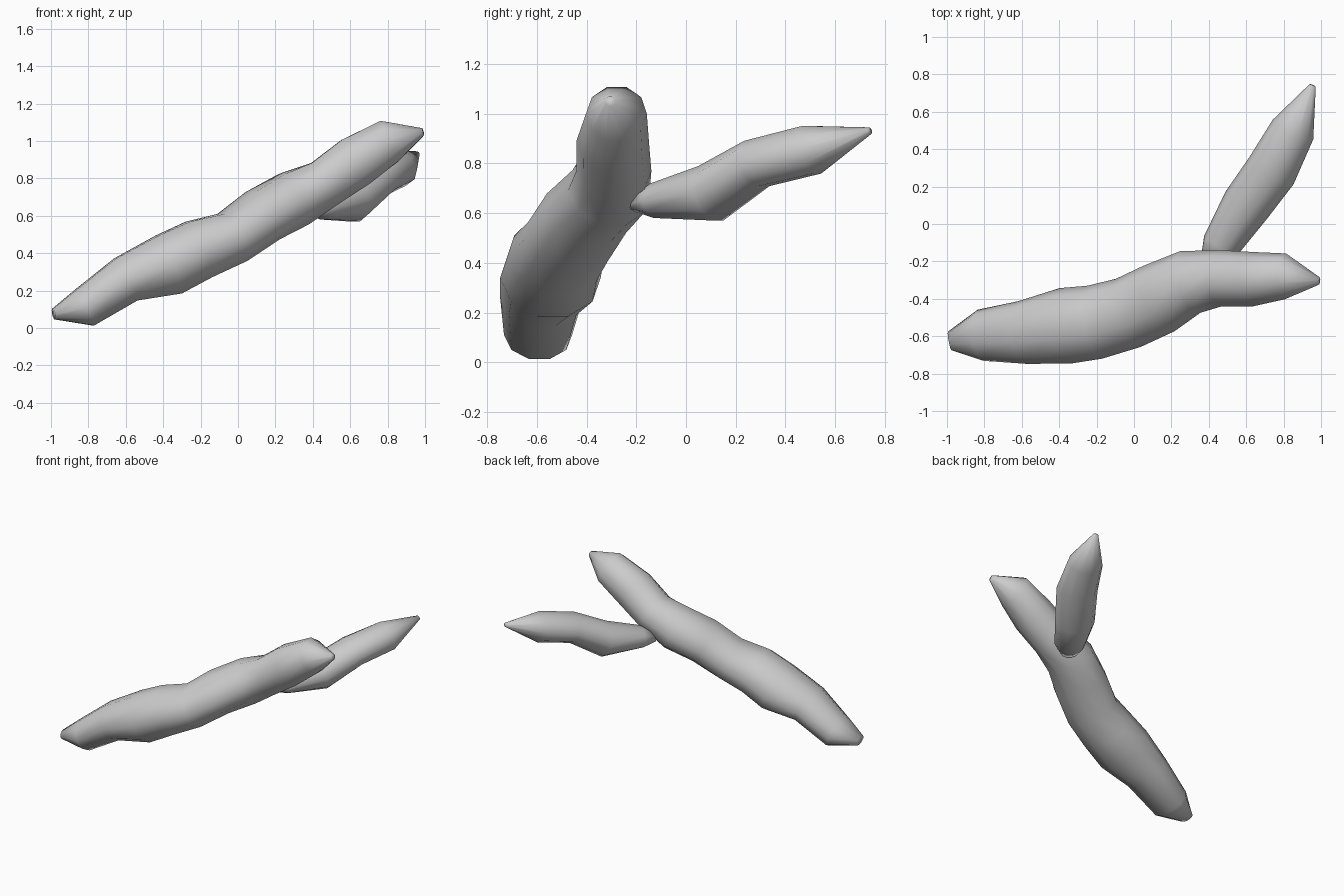
import bpy, bmesh, math
from mathutils import Vector

if "Cube" in bpy.data.objects:
    bpy.data.objects.remove(bpy.data.objects["Cube"])


def limb(name, rings, sides=10):
    """Tapered limb: rings of (x, y, z, side radius, vertical radius)."""
    bm = bmesh.new()
    centres = [Vector(r[:3]) for r in rings]
    loops = []
    for i, r in enumerate(rings):
        t = (centres[min(i + 1, len(rings) - 1)] - centres[max(i - 1, 0)]).normalized()
        side = t.cross(Vector((0, 0, 1))).normalized()
        up = side.cross(t)
        loop = []
        for k in range(sides):
            a = 2 * math.pi * k / sides
            loop.append(bm.verts.new(centres[i] + side * (math.cos(a) * r[3] * 1.02)
                                     + up * (math.sin(a) * r[4] * 1.02)))
        loops.append(loop)
    for a, b in zip(loops, loops[1:]):
        for k in range(sides):
            n = (k + 1) % sides
            bm.faces.new((a[k], a[n], b[n], b[k]))
    bm.faces.new(loops[0][::-1])
    bm.faces.new(loops[-1])
    bmesh.ops.recalc_face_normals(bm, faces=bm.faces)
    for f in bm.faces:
        f.smooth = True
    me = bpy.data.meshes.new(name)
    bm.to_mesh(me)
    bm.free()
    ob = bpy.data.objects.new(name, me)
    bpy.context.collection.objects.link(ob)
    return ob


# Long main stick, low blunt end to high pointed end
limb("main_branch", [
    (-0.985, -0.625, 0.075, 0.05, 0.03),
    (-0.82, -0.595, 0.11, 0.135, 0.11),
    (-0.60, -0.58, 0.26, 0.165, 0.13),
    (-0.37, -0.545, 0.34, 0.20, 0.172),
    (-0.21, -0.525, 0.42, 0.195, 0.165),
    (-0.03, -0.475, 0.485, 0.19, 0.145),
    (0.13, -0.40, 0.60, 0.19, 0.15),
    (0.30, -0.31, 0.69, 0.17, 0.155),
    (0.46, -0.29, 0.77, 0.148, 0.135),
    (0.63, -0.295, 0.89, 0.143, 0.143),
    (0.81, -0.28, 1.00, 0.12, 0.122),
    (0.99, -0.305, 1.05, 0.02, 0.02),
])

# Side twig forking toward the back
limb("side_twig", [
    (0.40, -0.20, 0.635, 0.05, 0.03),
    (0.46, -0.12, 0.65, 0.10, 0.072),
    (0.60, 0.10, 0.68, 0.13, 0.118),
    (0.735, 0.285, 0.80, 0.136, 0.10),
    (0.85, 0.505, 0.855, 0.118, 0.102),
    (0.955, 0.74, 0.932, 0.018, 0.014),
])
